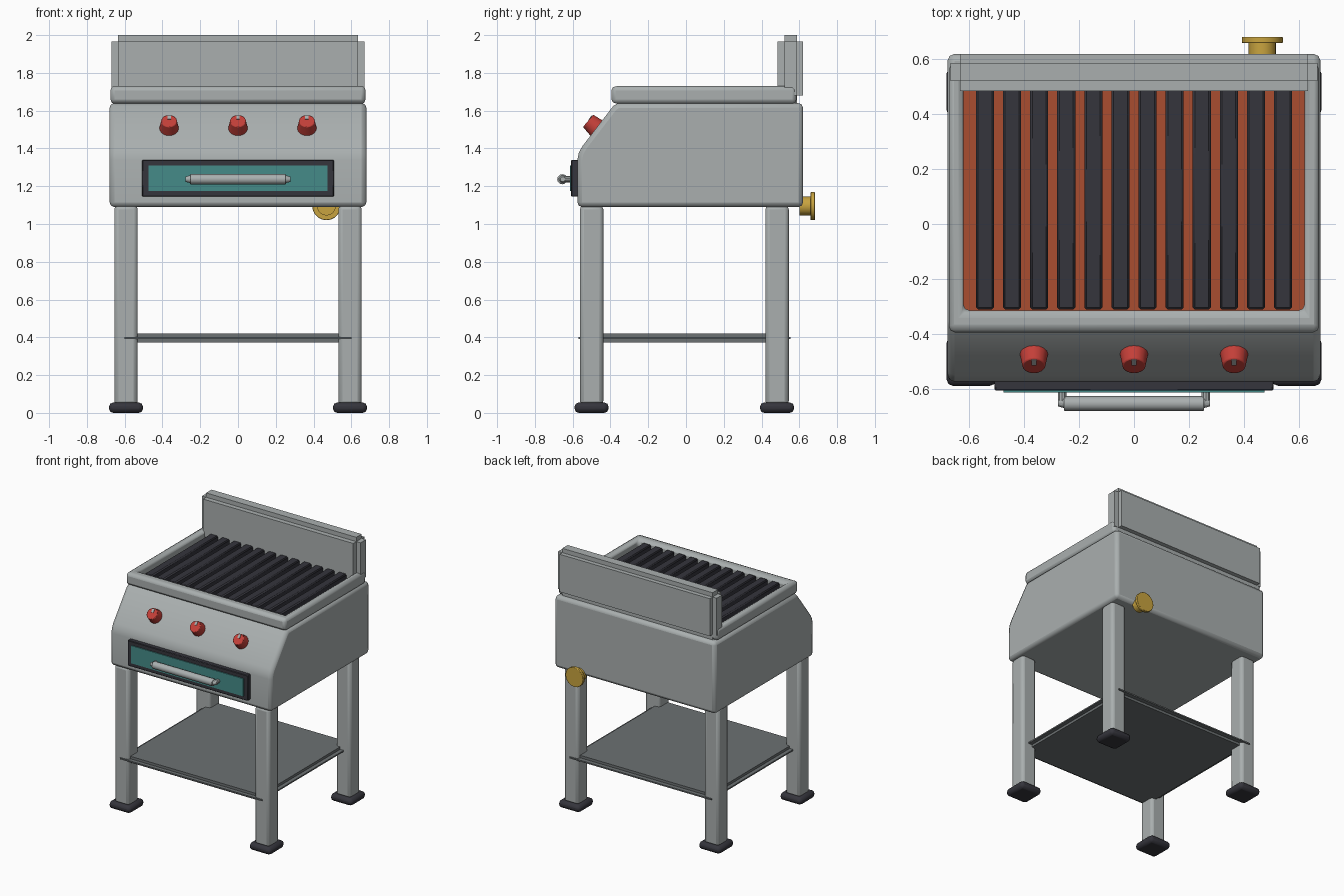
import bpy
import bmesh
import math
from mathutils import Vector

cube = bpy.data.objects.get("Cube")
if cube:
    bpy.data.objects.remove(cube, do_unlink=True)


def material(name, r, g, b):
    m = bpy.data.materials.new(name)
    m.use_nodes = True
    m.diffuse_color = (r, g, b, 1)
    m.node_tree.nodes["Principled BSDF"].inputs["Base Color"].default_value = (r, g, b, 1)
    return m


steel = material("brushed steel", 0.40, 0.43, 0.43)
dark_steel = material("dark steel", 0.15, 0.165, 0.17)
iron = material("cast iron", 0.035, 0.035, 0.045)
ember = material("ember orange", 0.40, 0.075, 0.03)
red = material("knob red", 0.55, 0.05, 0.04)
teal = material("drawer teal", 0.06, 0.26, 0.25)
brass = material("brass", 0.58, 0.37, 0.05)


def finish(name, bm, mat, bevel=0, segments=2):
    bmesh.ops.recalc_face_normals(bm, faces=bm.faces)
    mesh = bpy.data.meshes.new(name)
    bm.to_mesh(mesh)
    bm.free()
    mesh.materials.append(mat)
    ob = bpy.data.objects.new(name, mesh)
    bpy.context.collection.objects.link(ob)
    if bevel:
        mod = ob.modifiers.new("Bevel", "BEVEL")
        mod.width = bevel
        mod.segments = segments
        mod.limit_method = "ANGLE"
        mod.angle_limit = math.radians(35)
    bpy.ops.object.select_all(action="DESELECT")
    bpy.context.view_layer.objects.active = ob
    ob.select_set(True)
    bpy.ops.object.shade_smooth_by_angle(angle=math.radians(35))
    return ob


def box(name, x, y, z, mat, bevel=0, segments=2):
    """Box from (low, high) ranges."""
    bm = bmesh.new()
    bmesh.ops.create_cube(bm, size=1)
    for v in bm.verts:
        v.co = [(r[0] + r[1]) / 2 + c * (r[1] - r[0]) for c, r in zip(v.co, (x, y, z))]
    return finish(name, bm, mat, bevel, segments)


def rod(name, start, end, r1, r2, mat, sides=16, bevel=0):
    """Round bar or cone between two points."""
    a, b = Vector(start), Vector(end)
    bm = bmesh.new()
    bmesh.ops.create_cone(bm, cap_ends=True, segments=sides, radius1=r1, radius2=r2,
                          depth=(b - a).length)
    turn = (b - a).to_track_quat("Z", "Y")
    for v in bm.verts:
        v.co = turn @ v.co + (a + b) / 2
    return finish(name, bm, mat, bevel)


# Cabinet: side profile swept across the width
profile = [(-0.575, 1.09), (-0.575, 1.34), (-0.568, 1.375), (-0.55, 1.41),
           (-0.385, 1.625), (-0.36, 1.64), (0.62, 1.64), (0.62, 1.09)]
bm = bmesh.new()
side = bm.faces.new([bm.verts.new((-0.68, y, z)) for y, z in profile])
swept = bmesh.ops.extrude_face_region(bm, geom=[side])["geom"]
for v in swept:
    if isinstance(v, bmesh.types.BMVert):
        v.co.x = 0.68
finish("cabinet", bm, steel, 0.025)

# Rim around the cooking area
bm = bmesh.new()


def loop(x, front, back, z):
    return [bm.verts.new(p) for p in
            ((-x, front, z), (x, front, z), (x, back, z), (-x, back, z))]


rings = [loop(0.675, -0.395, 0.585, 1.637), loop(0.675, -0.395, 0.585, 1.73),
         loop(0.622, -0.315, 0.53, 1.73), loop(0.622, -0.315, 0.53, 1.637)]
for k in range(4):
    a, b = rings[k], rings[(k + 1) % 4]
    for i in range(4):
        j = (i + 1) % 4
        bm.faces.new((a[i], a[j], b[j], b[i]))
finish("cooktop_rim", bm, steel, 0.022)

# Glowing bed and grill bars
box("ember_bed", (-0.63, 0.63), (-0.32, 0.54), (1.63, 1.655), ember)
for i in range(12):
    x = (i - 5.5) * 0.0988
    box("grill_bar", (x - 0.033, x + 0.033), (-0.312, 0.52), (1.65, 1.718), iron, 0.008, 1)

# Backsplash: stepped panel
box("backsplash_panel", (-0.635, 0.635), (0.485, 0.62), (1.68, 1.967), steel)
box("backsplash_ends", (-0.67, 0.67), (0.522, 0.587), (1.68, 1.967), steel)
box("backsplash_core", (-0.635, 0.635), (0.522, 0.587), (1.637, 2.0), steel)

# Legs and feet
for x in (-0.593, 0.593):
    for y in (-0.5, 0.482):
        box("leg", (x - 0.062, x + 0.062), (y - 0.062, y + 0.062), (0.04, 1.1), steel, 0.022)
        box("foot", (x - 0.09, x + 0.09), (y - 0.09, y + 0.09), (0, 0.055), iron, 0.022)

# Lower shelf with thin projecting edge
box("shelf", (-0.57, 0.57), (-0.54, 0.52), (0.372, 0.42), dark_steel)
box("shelf_edge", (-0.6, 0.6), (-0.57, 0.553), (0.391, 0.401), dark_steel)

# Drawer
box("drawer_frame", (-0.508, 0.508), (-0.608, -0.56), (1.145, 1.34), iron, 0.004, 1)
box("drawer_panel", (-0.475, 0.475), (-0.615, -0.606), (1.175, 1.31), teal)
rod("handle_bar", (-0.255, -0.655, 1.237), (0.255, -0.655, 1.237), 0.027, 0.027, steel, 12, 0.004)
for s in (-1, 1):
    rod("handle_post", (s * 0.262, -0.66, 1.237), (s * 0.262, -0.61, 1.237), 0.016, 0.016, steel, 10)
    rod("handle_end", (s * 0.25, -0.652, 1.237), (s * 0.278, -0.652, 1.237), 0.022, 0.013, steel, 10)

# Control knobs standing square to the sloped panel
normal = Vector((0, -0.76, 0.65)).normalized()
up = Vector((0, 0.65, 0.76)).normalized()
for x in (-0.365, 0, 0.365):
    base = Vector((x, -0.462, 1.498))
    rod("knob", base, base + normal * 0.074, 0.054, 0.042, red, 16, 0.004)
    tip = base + normal * 0.074 + up * 0.022
    mark = box("knob_pointer", (-0.009, 0.009), (-0.014, 0.014), (-0.003, 0.004), steel)
    mark.location = tip
    mark.rotation_euler = normal.to_track_quat("Z", "Y").to_euler()

# Gas inlet at the back
rod("gas_pipe", (0.468, 0.6, 1.095), (0.468, 0.665, 1.095), 0.05, 0.05, brass, 20)
rod("gas_flange", (0.468, 0.66, 1.095), (0.468, 0.682, 1.095), 0.075, 0.075, brass, 20, 0.003)
